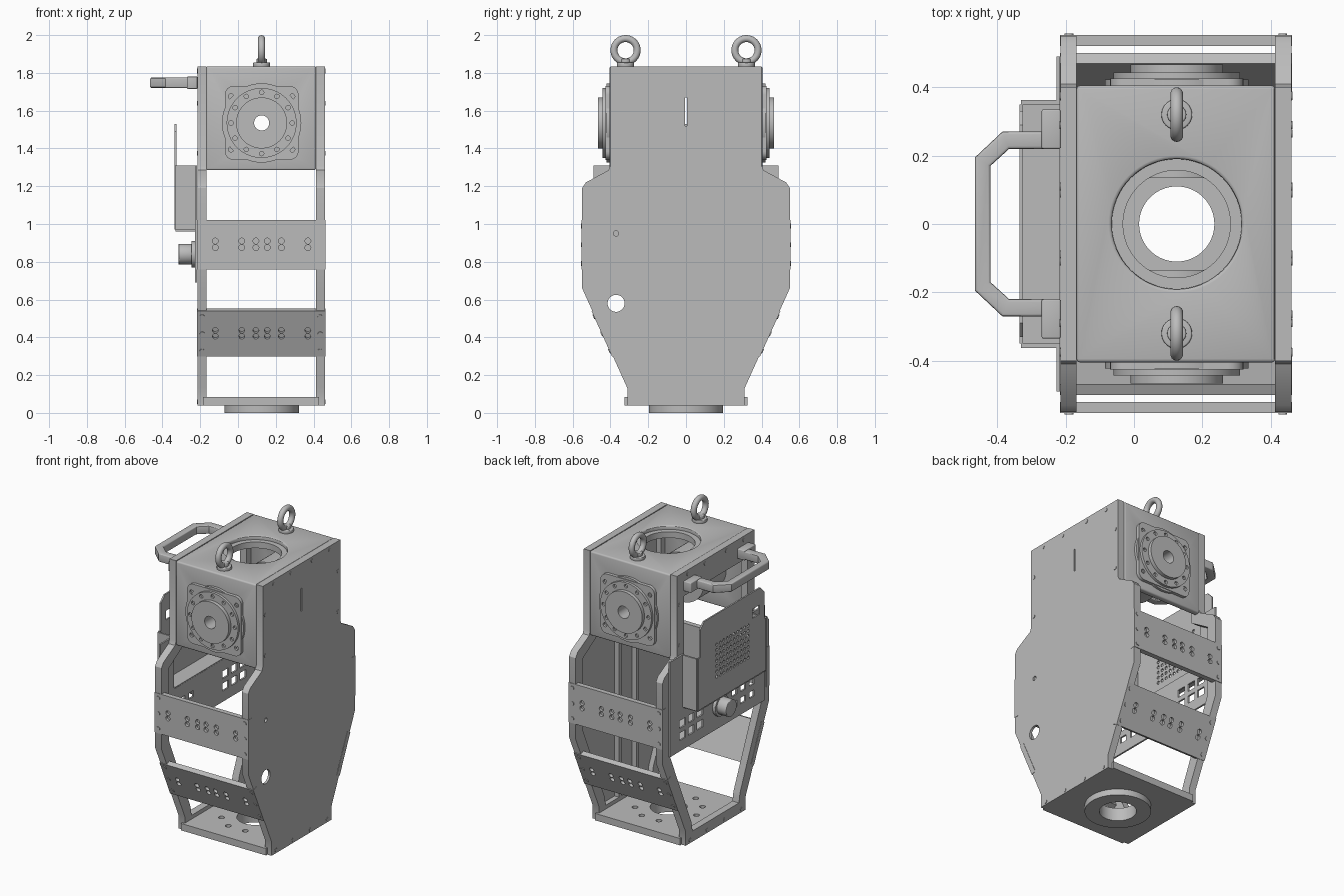
import bpy, bmesh
from math import cos, sin, pi, radians
from mathutils import Matrix, Vector

if "Cube" in bpy.data.objects:
    bpy.data.objects.remove(bpy.data.objects["Cube"])

GREY = (0.5, 0.5, 0.5, 1)
mat = bpy.data.materials.new("metal grey")
mat.use_nodes = True
mat.diffuse_color = GREY
mat.node_tree.nodes["Principled BSDF"].inputs["Base Color"].default_value = GREY
CX = 0.125          # centre of the joint, base and lifting eyes
XL, XR, T = -0.215, 0.46, 0.047


def prism(bm, pts, axis, a, b):
    """Closed polygon pushed along one axis from a to b."""
    put = {"x": lambda u, v, t: (t, u, v), "y": lambda u, v, t: (u, t, v),
           "z": lambda u, v, t: (u, v, t)}[axis]
    lo = [bm.verts.new(put(u, v, a)) for u, v in pts]
    hi = [bm.verts.new(put(u, v, b)) for u, v in pts]
    faces = [bm.faces.new(lo), bm.faces.new(hi)]
    n = len(pts)
    for i in range(n):
        j = (i + 1) % n
        faces.append(bm.faces.new((lo[i], lo[j], hi[j], hi[i])))
    bmesh.ops.recalc_face_normals(bm, faces=faces)


def box(bm, x, y, z):
    prism(bm, [(x[0], y[0]), (x[1], y[0]), (x[1], y[1]), (x[0], y[1])], "z", *z)


def circle(u, v, r, n=48):
    return [(u + r * cos(2 * pi * i / n), v + r * sin(2 * pi * i / n)) for i in range(n)]


def disc(bm, u, v, r, axis, a, b, n=48):
    prism(bm, circle(u, v, r, n), axis, a, b)


def rounded(u, v, h, r):
    out = []
    for k, (sx, sy) in enumerate([(1, 1), (-1, 1), (-1, -1), (1, -1)]):
        for i in range(7):
            a = (k + i / 6) * pi / 2
            out.append((u + sx * (h - r) + r * cos(a), v + sy * (h - r) + r * sin(a)))
    return out


def mirror(half):
    """Half outline (positive side, top down) made symmetric."""
    return half + [(-u, v) for u, v in reversed(half)]


def make(name, bm, cutter=None, bevel=0, matrix=None):
    def wrap(n, b):
        me = bpy.data.meshes.new(n)
        if matrix:
            b.transform(matrix)
        b.to_mesh(me)
        b.free()
        o = bpy.data.objects.new(n, me)
        bpy.context.scene.collection.objects.link(o)
        return o
    ob = wrap(name, bm)
    ob.data.materials.append(mat)
    cut = None
    if cutter:
        cut = wrap(name + "_cutter", cutter)
        cut.hide_render = True
        cut.data.materials.append(mat)
        m = ob.modifiers.new("cut", "BOOLEAN")
        m.operation, m.object, m.solver = "DIFFERENCE", cut, "EXACT"
    if bevel:
        m = ob.modifiers.new("bevel", "BEVEL")
        m.width, m.segments, m.limit_method = bevel, 3, "ANGLE"
        m.angle_limit = radians(50)
    if ob.modifiers:
        deps = bpy.context.evaluated_depsgraph_get()
        me = bpy.data.meshes.new_from_object(ob.evaluated_get(deps))
        ob.modifiers.clear()
        ob.data = me
    if cut:
        bpy.data.objects.remove(cut)
    bpy.ops.object.select_all(action="DESELECT")
    ob.select_set(True)
    bpy.context.view_layer.objects.active = ob
    bpy.ops.object.shade_smooth_by_angle(angle=radians(30))
    return ob


new = bmesh.new

# Side plates: pocketed solid plate on one side, open frame on the other
outline = mirror([(0.4, 1.835), (0.4, 1.31), (0.41, 1.285), (0.53, 1.22), (0.55, 1.19),
                  (0.55, 0.66), (0.31, 0.13), (0.31, 0.04)])
window = mirror([(0.33, 1.68), (0.33, 1.25), (0.475, 1.16), (0.475, 0.69),
                 (0.25, 0.17), (0.24, 0.11)])
b, c = new(), new()
prism(b, outline, "x", XR - T, XR)
prism(c, window, "x", XR - T - 0.02, XR - 0.015)
make("solid_side_plate", b, c)
solid = bpy.data.objects["solid_side_plate"]
b, c = new(), new()
bm_src = solid.data
b.from_mesh(bm_src)
bpy.data.objects.remove(solid)
box(c, (0.3, 0.6), (-0.006, 0.006), (1.52, 1.67))
disc(c, -0.37, 0.58, 0.045, "x", 0.3, 0.6)
disc(c, -0.37, 0.95, 0.014, "x", 0.3, 0.6, 16)
make("solid_side_plate", b, c)
b = new()
for y in (-0.09, 0.09):
    box(b, (XR - T, XR - 0.01), (y - 0.012, y + 0.012), (0.1, 1.5))
make("side_plate_ribs", b)
b, c = new(), new()
prism(b, outline, "x", XL, XL + T)
prism(c, window, "x", XL - 0.1, XL + 0.1)
make("open_side_frame", b, c)

# Screw heads on both side plates
b = new()
spots = [(0.29, 1.81), (0.11, 1.81), (0.375, 1.64), (0.375, 1.375), (0.265, 0.06), (0.09, 0.06)]
for y, z in spots:
    for s in (-1, 1):
        disc(b, s * y, z, 0.012, "x", XR - 0.01, XR + 0.003, 12)
        disc(b, s * y, z, 0.012, "x", XL - 0.003, XL + 0.01, 12)
make("side_screws", b)

# Folded head cover with rounded bends
b, c = new(), new()
prism(b, mirror([(0.405, 1.835), (0.405, 1.285), (0.365, 1.285), (0.365, 1.795)]),
      "x", XL + T, XR - T)
disc(c, CX, 0, 0.19, "z", 1.7, 1.9, 64)
disc(c, CX, 1.535, 0.1, "y", -0.6, 0.6)
make("head_cover", b, c, bevel=0.01)
b, c = new(), new()
disc(b, CX, 0, 0.2, "z", 1.77, 1.81, 64)
disc(c, CX, 0, 0.157, "z", 1.7, 1.9, 64)
make("top_opening_ring", b, c)

# Joint units on front and back
for s, side in ((-1, "front"), (1, "back")):
    b, c = new(), new()
    prism(b, rounded(CX, 1.535, 0.195, 0.045), "y", s * 0.4, s * 0.426)
    for i in (-1, 1):
        for j in (-1, 1):
            disc(c, CX + i * 0.162, 1.535 + j * 0.14, 0.014, "y", s * 0.412, s * 0.5, 16)
    disc(c, CX, 1.535, 0.1, "y", s * 0.3, s * 0.5)
    make(side + "_joint_flange", b, c)
    for name, r, y0, y1 in (("rim", 0.21, 0.4, 0.422), ("ring", 0.185, 0.42, 0.443),
                            ("hub", 0.135, 0.42, 0.467), ("gearbox", 0.16, 0.135, 0.402)):
        b, c = new(), new()
        disc(b, CX, 1.535, r, "y", s * y0, s * y1, 64)
        disc(c, CX, 1.535, 0.04, "y", 0, s * 0.6, 32)
        if name == "ring":
            for u, v in circle(CX, 1.535, 0.162, 12):
                disc(c, u, v, 0.012, "y", s * 0.43, s * 0.5, 12)
        make(side + "_joint_" + name, b, c)

# Lifting eyes
for s, side in ((-1, "front"), (1, "back")):
    bpy.ops.mesh.primitive_torus_add(major_radius=0.0615, minor_radius=0.0185,
        major_segments=40, minor_segments=14, location=(CX, s * 0.32, 1.92),
        rotation=(0, pi / 2, 0))
    ring = bpy.context.object
    ring.name = side + "_lifting_eye"
    ring.data.materials.append(mat)
    bpy.ops.object.shade_smooth()
    b = new()
    disc(b, CX, s * 0.32, 0.045, "z", 1.83, 1.855, 32)
    disc(b, CX, s * 0.32, 0.028, "z", 1.85, 1.875, 24)
    make(side + "_eye_collar", b, bevel=0.005)

# Cross bars: built lying in x-z with the outer face at y = 0, then placed
def cross_bar(name, height, place):
    b, c = new(), new()
    h = height / 2
    box(b, (XL - 0.002, XR + 0.002), (-0.003, 0.03), (-h, h))
    for x in (-0.12, 0.02, 0.095, 0.155, 0.23, 0.37):
        for z in (-0.015, 0.02):
            disc(c, x, z, 0.0155, "y", -0.05, 0.015, 16)
    make(name, b, c, matrix=place)
    b = new()
    for x in (-0.19, 0.435):
        for z in (-0.1, 0, 0.1):
            disc(b, x, z, 0.013, "y", -0.007, 0.01, 12)
    make(name + "_screws", b, matrix=place)


for turn, side in ((0, "front"), (pi, "back")):
    spin = (Matrix.Translation((CX, 0, 0)) @ Matrix.Rotation(turn, 4, "Z")
            @ Matrix.Translation((-CX, 0, 0)))
    if turn:
        spin = Matrix.Translation((XL + XR - 2 * CX, 0, 0)) @ spin
    cross_bar(side + "_upper_bar", 0.26, spin @ Matrix.Translation((0, -0.55, 0.89)))
    tilt = Matrix.Rotation(radians(24.3), 4, "X")
    cross_bar(side + "_lower_bar", 0.265, spin @ Matrix.Translation((0, -0.443, 0.42)) @ tilt)

# Base plate and mounting ring
b, c = new(), new()
box(b, (XL + 0.03, XR - 0.03), (-0.325, 0.325), (0.04, 0.085))
disc(c, CX, 0, 0.11, "z", -0.1, 0.2, 64)
for u, v in circle(CX, 0, 0.2, 10):
    disc(c, u, v, 0.018, "z", 0.06, 0.2, 16)
make("base_plate", b, c)
b, c = new(), new()
disc(b, CX, 0, 0.197, "z", 0, 0.041, 64)
disc(c, CX, 0, 0.11, "z", -0.1, 0.2, 64)
disc(c, CX, 0, 0.15, "z", -0.1, 0.012, 64)
make("mounting_ring", b, c)

# Carrying handle with its mounting blocks
b = new()
prism(b, mirror([(0.27, -0.215), (0.27, -0.385), (0.195, -0.465)])[:3]
      and [(x, y) for y, x in [(0.27, -0.215), (0.27, -0.385), (0.195, -0.465), (-0.195, -0.465),
           (-0.27, -0.385), (-0.27, -0.215), (-0.22, -0.215), (-0.22, -0.365), (-0.17, -0.42),
           (0.17, -0.42), (0.22, -0.365), (0.22, -0.215)]], "z", 1.72, 1.775)
make("handle", b, bevel=0.008)
b = new()
for s in (-1, 1):
    box(b, (-0.27, XL), sorted((s * 0.22, s * 0.335)), (1.715, 1.78))
make("handle_blocks", b, bevel=0.005)

# Control panel: outer sheet with vents, side walls, tabs, shelf and lower sheet
b, c = new(), new()
prism(b, mirror([(0.29, 1.53), (0.33, 1.49), (0.33, 1.31), (0.35, 1.31), (0.35, 0.97)]),
      "x", -0.335, -0.325)
for i in range(10):
    for j in range(7):
        disc(c, 0.16 - i * 0.036, 1.12 + j * 0.035, 0.011, "x", -0.4, -0.3, 8)
box(c, (-0.4, -0.3), (-0.28, -0.21), (1.36, 1.42))
make("panel_face", b, c)
b = new()
for s in (-1, 1):
    box(b, (-0.33, -0.217), sorted((s * 0.35, s * 0.362)), (0.97, 1.31))
    box(b, (-0.227, -0.216), sorted((s * 0.352, s * 0.49)), (0.95, 1.31))
box(b, (-0.33, -0.217), (-0.35, 0.35), (0.96, 0.972))
make("panel_walls", b)
b, c = new(), new()
box(b, (-0.227, -0.216), (-0.49, 0.49), (0.69, 0.965))
for i in range(3):
    for j in range(2):
        box(c, (-0.3, -0.1), (0.15 + i * 0.09, 0.21 + i * 0.09), (0.76 + j * 0.08, 0.81 + j * 0.08))
        box(c, (-0.3, -0.1), (-0.2 - i * 0.09, -0.15 - i * 0.09), (0.76 + j * 0.08, 0.8 + j * 0.08))
make("panel_lower_sheet", b, c)

# Round knob below the panel
b = new()
disc(b, -0.02, 0.84, 0.055, "x", -0.315, -0.245, 32)
disc(b, -0.02, 0.84, 0.07, "x", -0.247, -0.22, 32)
make("panel_knob", b, bevel=0.004)
